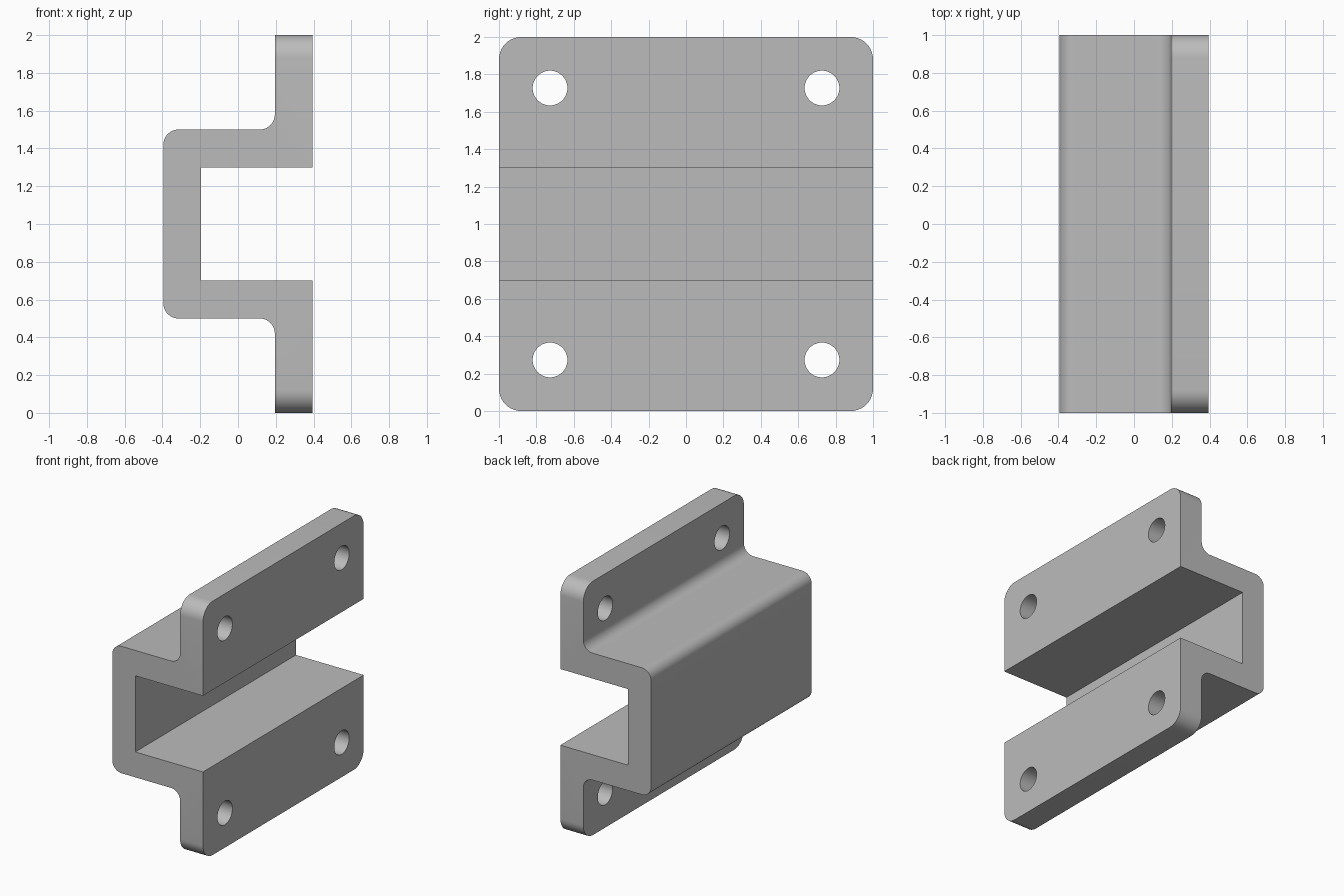
import bpy, bmesh, math

cube = bpy.data.objects.get("Cube")
if cube:
    bpy.data.objects.remove(cube, do_unlink=True)

# Overall sizes
HALF_X, HALF_Y, HEIGHT, WALL = 0.395, 1.0, 2.0, 0.2
OUTER, INNER = 0.5, 0.3          # channel half heights, outside and inside
FILLET, CORNER = 0.08, 0.12
HOLE_RADIUS, HOLE_OFFSET = 0.093, 0.727

grey = bpy.data.materials.new("plain_grey")
grey.use_nodes = True
colour = (0.5, 0.5, 0.5, 1)
grey.diffuse_color = colour
grey.node_tree.nodes["Principled BSDF"].inputs["Base Color"].default_value = colour

# Hat-shaped profile: upper half, mirrored about mid height
mid = HEIGHT / 2
upper = [(-HALF_X, OUTER), (HALF_X - WALL, OUTER), (HALF_X - WALL, mid),
         (HALF_X, mid), (HALF_X, INNER), (-HALF_X + WALL, INNER)]
profile = upper + [(x, -z) for x, z in reversed(upper)]

bm = bmesh.new()
face = bm.faces.new([bm.verts.new((x, -HALF_Y, mid + z)) for x, z in profile])
extruded = bmesh.ops.extrude_face_region(bm, geom=[face])
moved = [v for v in extruded["geom"] if isinstance(v, bmesh.types.BMVert)]
bmesh.ops.translate(bm, verts=moved, vec=(0, 2 * HALF_Y, 0))
bmesh.ops.recalc_face_normals(bm, faces=bm.faces)


def round_edges(axis, rule, radius):
    """Round every edge along the axis whose midpoint meets the rule."""
    edges = []
    for e in bm.edges:
        a, b = (v.co for v in e.verts)
        if abs((a - b).normalized()[axis]) > 0.9 and rule((a + b) / 2):
            edges.append(e)
    bmesh.ops.bevel(bm, geom=edges, offset=radius, offset_type='OFFSET',
                    segments=10, profile=0.5, affect='EDGES')


# Channel bends, then flange corners
round_edges(1, lambda c: abs(abs(c.z - mid) - OUTER) < 0.01, FILLET)
round_edges(0, lambda c: abs(c.z - mid) > mid - 0.01, CORNER)

mesh = bpy.data.meshes.new("channel_bracket")
bm.to_mesh(mesh)
bm.free()
bracket = bpy.data.objects.new("channel_bracket", mesh)
bpy.context.collection.objects.link(bracket)
mesh.materials.append(grey)

# Four bolt holes through the flanges
for side in (-1, 1):
    for level in (-1, 1):
        bpy.ops.mesh.primitive_cylinder_add(
            vertices=48, radius=HOLE_RADIUS, depth=WALL * 2,
            location=(HALF_X - WALL / 2, side * HOLE_OFFSET, mid + level * HOLE_OFFSET),
            rotation=(0, math.pi / 2, 0))
        cutter = bpy.context.object
        cutter.name = "hole_cutter"
        cutter.hide_render = True
        cutter.data.materials.append(grey)
        cut = bracket.modifiers.new("bolt_hole", 'BOOLEAN')
        cut.operation, cut.solver, cut.object = 'DIFFERENCE', 'EXACT', cutter
        bpy.context.view_layer.objects.active = bracket
        bpy.ops.object.modifier_apply(modifier=cut.name)
        bpy.data.objects.remove(cutter, do_unlink=True)

bpy.ops.object.select_all(action='DESELECT')
bracket.select_set(True)
bpy.context.view_layer.objects.active = bracket
bpy.ops.object.shade_smooth_by_angle(angle=math.radians(30))
